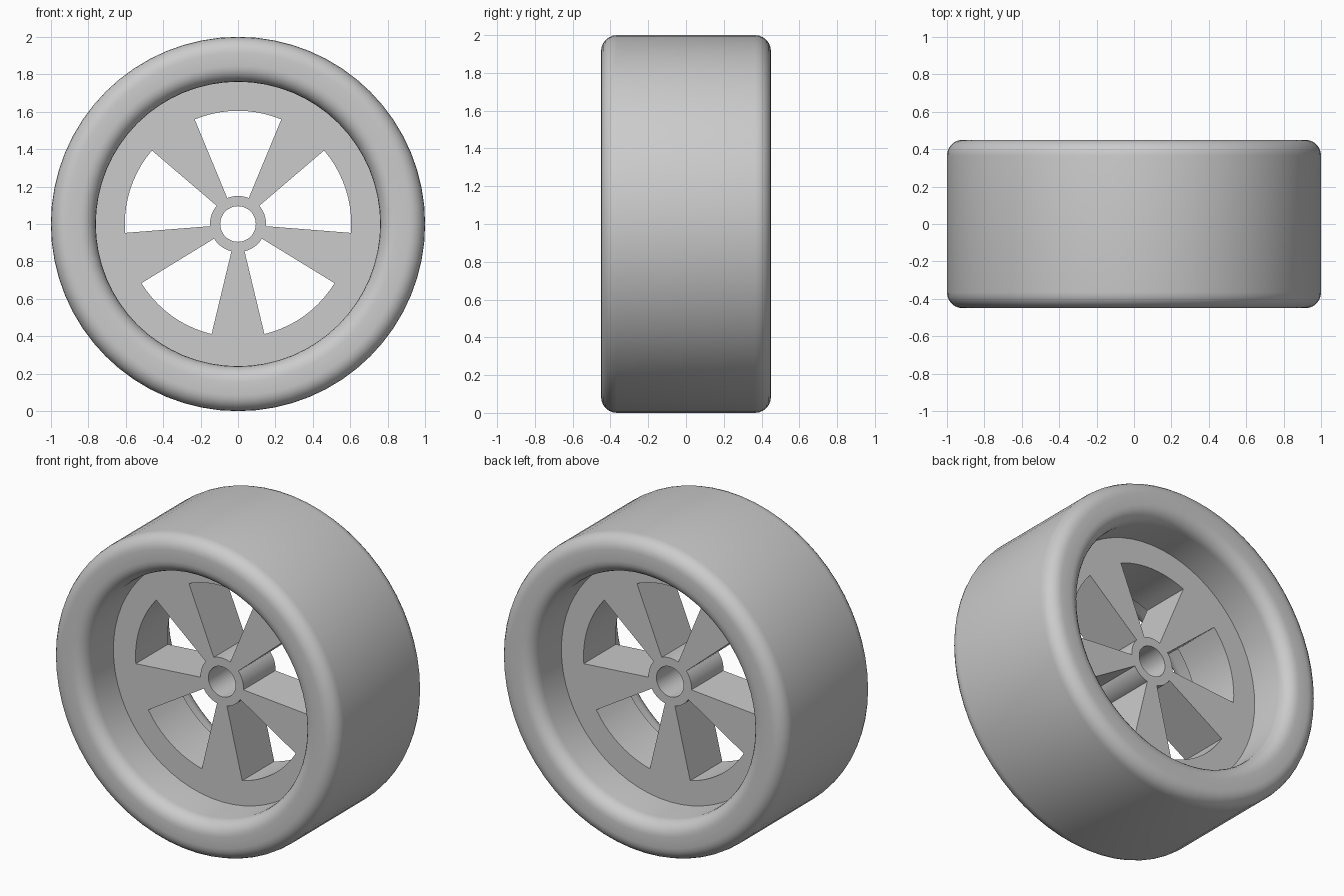
import bpy, bmesh, math
from mathutils import Matrix, Vector

cube = bpy.data.objects.get("Cube")
if cube:
    bpy.data.objects.remove(cube, do_unlink=True)

grey = bpy.data.materials.new("plain grey")
grey.use_nodes = True
colour = (0.6, 0.6, 0.6, 1)
grey.diffuse_color = colour
grey.node_tree.nodes["Principled BSDF"].inputs["Base Color"].default_value = colour

AXLE = Vector((0, 0, 1))


def finish(name, bm, angle):
    bmesh.ops.recalc_face_normals(bm, faces=bm.faces)
    mesh = bpy.data.meshes.new(name)
    bm.to_mesh(mesh)
    bm.free()
    mesh.materials.append(grey)
    obj = bpy.data.objects.new(name, mesh)
    obj.location = AXLE
    bpy.context.collection.objects.link(obj)
    bpy.ops.object.select_all(action='DESELECT')
    obj.select_set(True)
    bpy.context.view_layer.objects.active = obj
    bpy.ops.object.shade_smooth_by_angle(angle=math.radians(angle))
    return obj


# Tyre: rounded rectangular section spun around the axle
def make_tyre(inner=0.76, outer=1.0, half_width=0.45, fillet=0.085, steps=6, segments=64):
    bm = bmesh.new()
    section = []
    mid, half = (inner + outer) / 2, (outer - inner) / 2
    for k, (sr, sy) in enumerate(((1, 1), (-1, 1), (-1, -1), (1, -1))):
        for i in range(steps + 1):
            a = math.pi / 2 * (k + i / steps)
            r = mid + sr * (half - fillet) + fillet * math.cos(a)
            y = sy * (half_width - fillet) + fillet * math.sin(a)
            section.append(bm.verts.new((0, y, r)))
    edges = [bm.edges.new((v, section[i - 1])) for i, v in enumerate(section)]
    bmesh.ops.spin(bm, geom=section + edges, cent=(0, 0, 0), axis=(0, 1, 0),
                   angle=math.tau, steps=segments, use_merge=True)
    bmesh.ops.remove_doubles(bm, verts=bm.verts, dist=0.0001)
    return finish("tyre", bm, 50)


# Wheel: thick disc with a bored hub and five wedge windows between spokes
def make_wheel(half_depth=0.16):
    radii = (0.095, 0.15, 0.605, 0.763)
    spokes, per_spoke, window = 5, 16, 10
    count = spokes * per_spoke
    start = math.pi / 2 - math.tau / count * window / 2
    bm = bmesh.new()
    rings = []
    for r in radii:
        angles = [start + math.tau * i / count for i in range(count)]
        rings.append([bm.verts.new((r * math.cos(a), -half_depth, r * math.sin(a)))
                      for a in angles])
    for band in range(len(radii) - 1):
        for i in range(count):
            if band == 1 and i % per_spoke < window:
                continue
            j = (i + 1) % count
            bm.faces.new((rings[band][i], rings[band][j],
                          rings[band + 1][j], rings[band + 1][i]))
    front = bm.faces[:]
    back = bmesh.ops.extrude_face_region(bm, geom=front, use_keep_orig=True)
    bmesh.ops.translate(bm, vec=(0, 2 * half_depth, 0),
                        verts=[g for g in back["geom"] if isinstance(g, bmesh.types.BMVert)])
    return finish("spoked_wheel", bm, 30)


make_tyre()
make_wheel()
